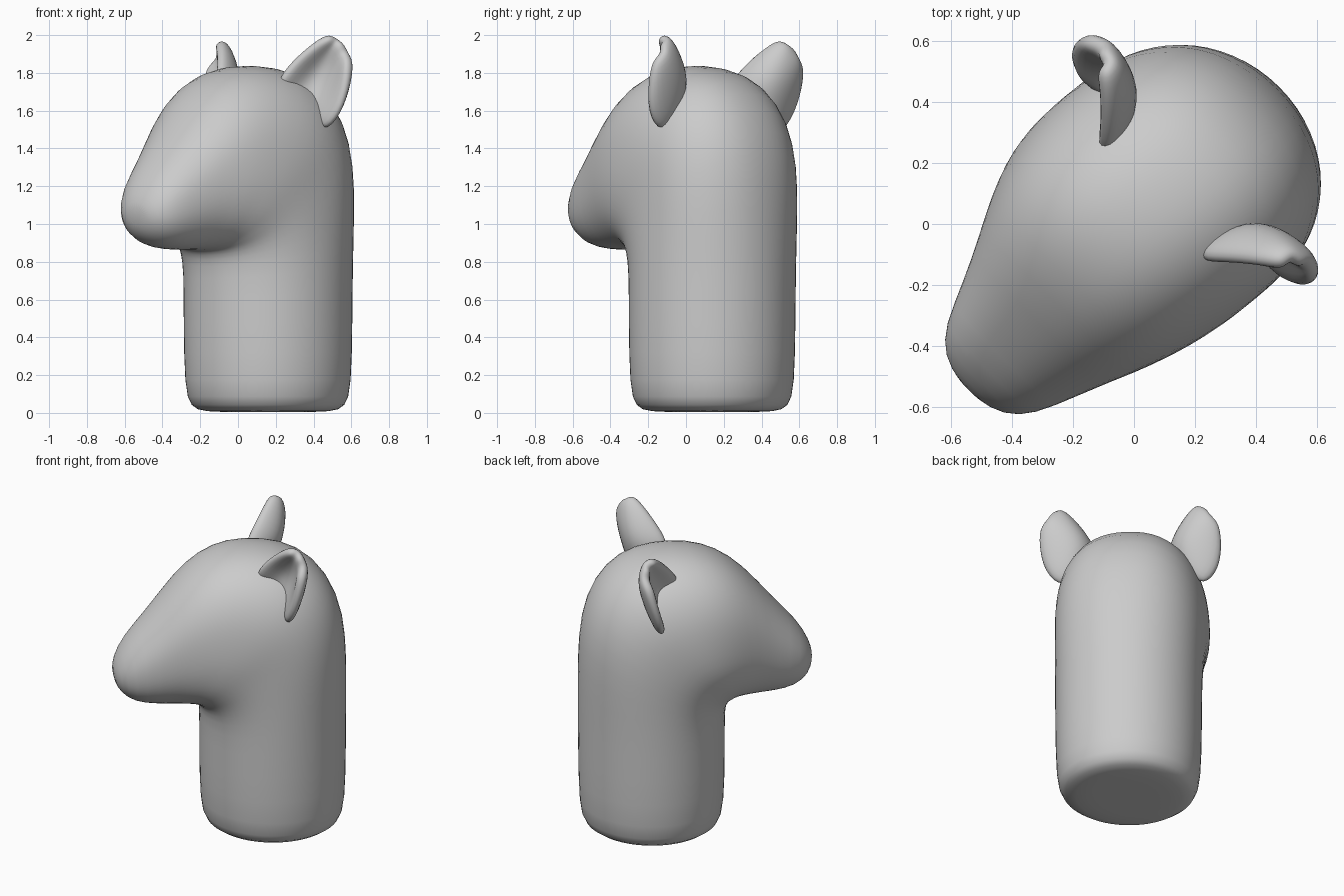
import bpy, bmesh, math
from mathutils import Vector

if "Cube" in bpy.data.objects:
    bpy.data.objects.remove(bpy.data.objects["Cube"])

R2 = math.sqrt(0.5)

def finish(name, bm, solid=0, levels=1):
    bmesh.ops.recalc_face_normals(bm, faces=bm.faces[:])
    me = bpy.data.meshes.new(name)
    bm.to_mesh(me)
    bm.free()
    for p in me.polygons:
        p.use_smooth = True
    ob = bpy.data.objects.new(name, me)
    bpy.context.collection.objects.link(ob)
    if solid:
        m = ob.modifiers.new("thickness", 'SOLIDIFY')
        m.thickness, m.offset = solid, 0
    m = ob.modifiers.new("smooth", 'SUBSURF')
    m.levels = m.render_levels = levels
    return ob

def place(u, v, z):
    # u runs forward along the diagonal the head faces, v to its side;
    # the head sits slightly off the neck's axis
    head = min(max((z - 0.85) / 0.3, 0), 1) * math.exp(-((u - 0.1) / 0.3) ** 2)
    v += 0.012 - 0.012 * u - 0.025 * head
    return Vector(((-u + v) * R2, (-u - v) * R2, z))

# neck and head: sections (throat-side u, z, outer u, z, half width, squareness)
C = -0.21
sections = [(C + r, z, C - r, z, r, 2.0) for r, z in
            ((0.15, 0.005), (0.34, 0.005), (0.41, 0.03), (0.442, 0.13), (0.447, 0.5))]
sections += [
    (0.235, 0.74, -0.659, 0.80, 0.448, 2.0),
    (0.243, 0.82, -0.659, 1.10, 0.452, 2.1),
    (0.265, 0.85, -0.642, 1.38, 0.458, 2.2),
    (0.28, 0.857, -0.56, 1.61, 0.460, 2.3),
    (0.29, 0.860, -0.405, 1.775, 0.460, 2.3),
    (0.30, 0.861, -0.20, 1.84, 0.447, 2.3),
    (0.32, 0.862, 0.02, 1.845, 0.418, 2.3),
    (0.36, 0.862, 0.20, 1.785, 0.380, 2.3),
    (0.42, 0.862, 0.36, 1.665, 0.33, 2.25),
    (0.52, 0.862, 0.545, 1.435, 0.265, 2.2),
    (0.65, 0.88, 0.695, 1.275, 0.21, 2.2),
    (0.73, 0.94, 0.76, 1.15, 0.14, 2.0),
    (0.76, 1.0, 0.775, 1.08, 0.05, 2.0)]
N = 32
bm = bmesh.new()
rings = []
for iu, iz, ou, oz, w, p in sections:
    ring = []
    for k in range(N):
        a = 2 * math.pi * k / N
        c, s = math.cos(a), math.sin(a)
        h = math.copysign(abs(c) ** (2 / p), c) / 2 + 0.5
        v = math.copysign(abs(s) ** (2 / p), s) * w
        ring.append(bm.verts.new(place(iu + (ou - iu) * h, v, iz + (oz - iz) * h)))
    rings.append(ring)
for a, b in zip(rings, rings[1:]):
    for k in range(N):
        j = (k + 1) % N
        bm.faces.new((a[k], a[j], b[j], b[k]))
bm.faces.new(rings[0])
bm.faces.new(rings[-1])
finish("head_and_neck", bm)

# ears: cupped leaf, rows from base to tip (inner rim, back of cup, outer rim)
ear_rows = [
    ((0.19, -0.12, 1.735), (0.36, -0.05, 1.65), (0.45, -0.14, 1.475)),
    ((0.285, -0.12, 1.86), (0.42, -0.005, 1.75), (0.545, -0.205, 1.58)),
    ((0.41, -0.13, 1.965), (0.51, -0.06, 1.87), (0.59, -0.20, 1.75)),
    ((0.49, -0.145, 2.0), (0.555, -0.135, 1.96), (0.595, -0.175, 1.87))]

def ear(name, move):
    bm = bmesh.new()
    grid = []
    for a, m, b in ear_rows:
        a, m, b = Vector(a), Vector(m), Vector(b)
        back = Vector((0, 0.035, 0))
        pts = (a, (a + m) / 2 + back, m, (m + b) / 2 + back, b)
        grid.append([bm.verts.new(move(q)) for q in pts])
    for r, q in zip(grid, grid[1:]):
        for k in range(4):
            bm.faces.new((r[k], r[k + 1], q[k + 1], q[k]))
    finish(name, bm, 0.07, 2)

ear("right_ear", lambda q: q)
ear("left_ear", lambda q: Vector((q.y + 0.1 * (q.z - 1.7), q.x + 0.015, q.z - 0.03)))
